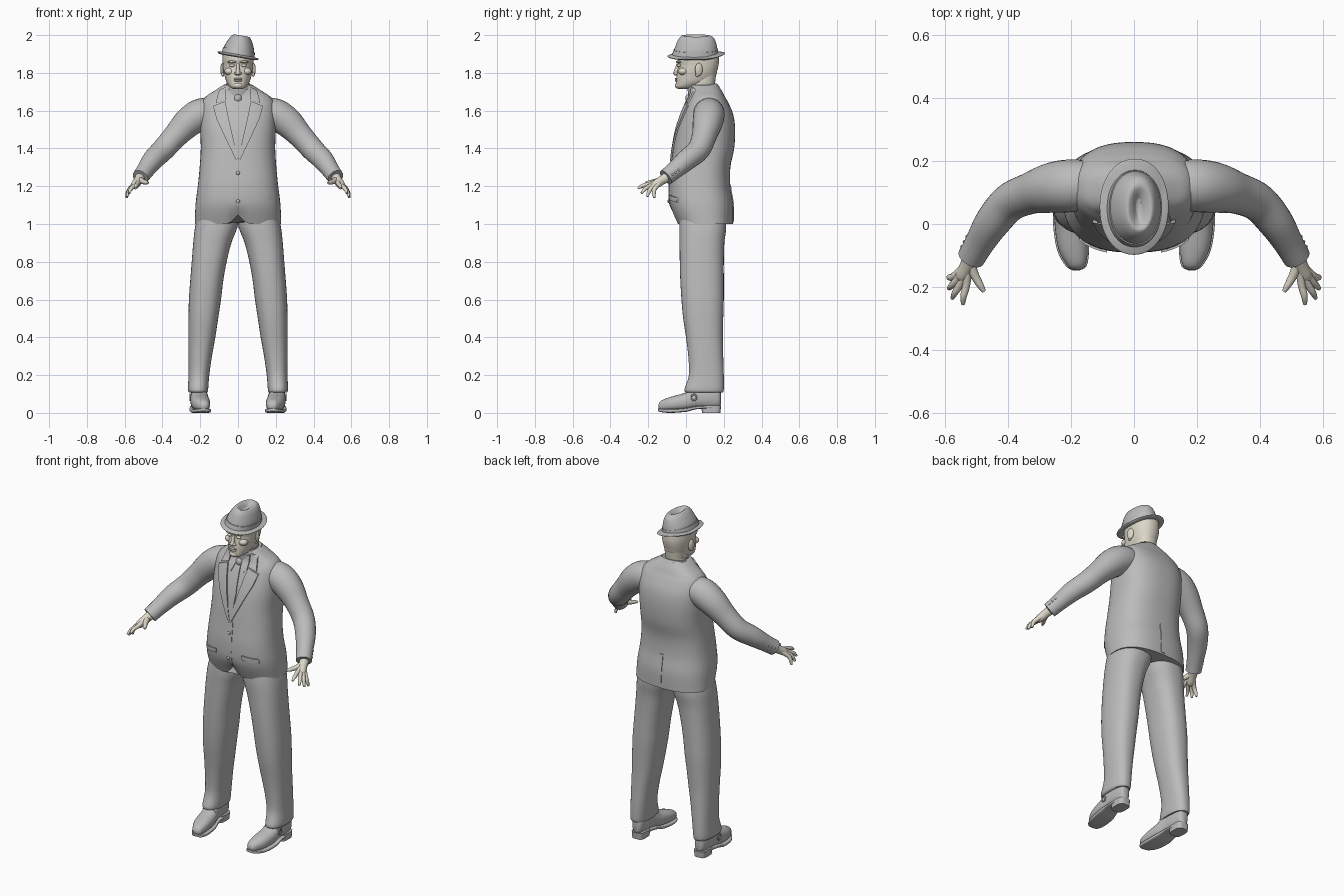
import bpy, bmesh, math
from mathutils import Vector, Matrix
from mathutils.bvhtree import BVHTree

cube = bpy.data.objects.get("Cube")
if cube:
    bpy.data.objects.remove(cube)


def material(name, rgb):
    m = bpy.data.materials.new(name)
    m.use_nodes = True
    m.diffuse_color = (*rgb, 1)
    m.node_tree.nodes["Principled BSDF"].inputs["Base Color"].default_value = (*rgb, 1)
    return m


CLOTH = material("grey cloth", (0.5, 0.5, 0.5))
SKIN = material("pale skin", (0.72, 0.68, 0.58))
parts = []


def finish(name, bm, mat):
    bmesh.ops.recalc_face_normals(bm, faces=bm.faces)
    me = bpy.data.meshes.new(name)
    bm.to_mesh(me)
    bm.free()
    me.materials.append(mat)
    ob = bpy.data.objects.new(name, me)
    bpy.context.collection.objects.link(ob)
    parts.append(ob)
    return ob


def smooth(rows, n):
    """Catmull-Rom interpolation through rows of numbers."""
    out = []
    for i in range(len(rows) - 1):
        a, b, c, d = (rows[max(0, min(len(rows) - 1, i + k))] for k in (-1, 0, 1, 2))
        for j in range(n):
            t = j / n
            out.append([q + t * (r - p) / 2 + t * t * (p - 2.5 * q + 2 * r - s / 2)
                        + t ** 3 * (1.5 * (q - r) + (s - p) / 2)
                        for p, q, r, s in zip(a, b, c, d)])
    return out + [list(rows[-1])]


def skin_rings(name, rings, mat):
    bm = bmesh.new()
    loops = [[bm.verts.new(p) for p in ring] for ring in rings]
    n = len(loops[0])
    for a, b in zip(loops, loops[1:]):
        for i in range(n):
            bm.faces.new((a[i], a[(i + 1) % n], b[(i + 1) % n], b[i]))
    bm.faces.new(loops[0])
    bm.faces.new(loops[-1])
    return finish(name, bm, mat)


def loft(name, rows, mat=CLOTH, axis="z", power=2.3, n=4, sides=40, flip=1):
    """Rows are (position, x0, x1, b0, b1); b is y for a z loft and z for a y loft."""
    rings = []
    for t, x0, x1, b0, b1 in smooth(rows, n):
        ring = []
        for k in range(sides):
            ang = 2 * math.pi * k / sides
            c, s = (math.copysign(abs(f(ang)) ** (2 / power), f(ang)) for f in (math.cos, math.sin))
            x = flip * ((x0 + x1) / 2 + c * (x1 - x0) / 2)
            b = (b0 + b1) / 2 + s * (b1 - b0) / 2
            ring.append((x, b, t) if axis == "z" else (x, t, b))
        rings.append(ring)
    return skin_rings(name, rings, mat)


def tube(name, rows, mat=CLOTH, n=5, sides=20, flip=1):
    """Rows are (x, y, z, radius)."""
    rows = smooth(rows, n)
    pts = [Vector((flip * r[0], r[1], r[2])) for r in rows]
    rings = []
    for i, p in enumerate(pts):
        d = (pts[min(i + 1, len(pts) - 1)] - pts[max(i - 1, 0)]).normalized()
        u = d.cross(Vector((0, 0, 1))).normalized()
        v = d.cross(u)
        rings.append([p + rows[i][3] * (u * math.cos(a) + v * math.sin(a))
                      for a in (2 * math.pi * k / sides for k in range(sides))])
    return skin_rings(name, rings, mat)


def blob(name, loc, size, mat=CLOTH):
    bm = bmesh.new()
    bmesh.ops.create_uvsphere(bm, u_segments=16, v_segments=10, radius=1,
                              matrix=Matrix.Translation(loc) @ Matrix.Diagonal((*size, 1)))
    return finish(name, bm, mat)


def along(edge, u):
    f = u * (len(edge) - 1)
    i = min(int(f), len(edge) - 2)
    return Vector(edge[i]).lerp(Vector(edge[i + 1]), f - i)


def tree(ob):
    return BVHTree.FromPolygons([v.co for v in ob.data.vertices],
                                [p.vertices for p in ob.data.polygons])


def patch(name, bvh, edge_a, edge_b, height=0.006, look=(0, 1, 0), flip=1, n=12):
    """Raised cloth panel between two edges, laid on a body along a direction."""
    look = Vector(look)
    steps = [0] + [i / n for i in range(n + 1)] + [1]
    last = len(steps) - 1
    bm = bmesh.new()
    grid = []
    for i, u in enumerate(steps):
        row = []
        for j, v in enumerate(steps):
            x, w = along(edge_a, u).lerp(along(edge_b, u), v)
            p = Vector((flip * x, w, 0)) if look.z else Vector((flip * x, 0, w))
            hit = bvh.ray_cast(p - look, look)[0] or bvh.find_nearest(p)[0]
            rim = i in (0, last) or j in (0, last)
            row.append(bm.verts.new(hit - look * (-0.003 if rim else height)))
        grid.append(row)
    for i in range(last):
        for j in range(last):
            bm.faces.new((grid[i][j], grid[i + 1][j], grid[i + 1][j + 1], grid[i][j + 1]))
    return finish(name, bm, CLOTH)


def tilt(ob, axis, angle, pivot):
    m = Matrix.Translation(pivot)
    ob.data.transform(m @ Matrix.Rotation(angle, 4, axis) @ m.inverted())


# Jacket body, with a front hem that curves open
body = [(z, -w, w, f, b) for z, w, f, b in (
    (1.0, .228, -.045, .25), (1.1, .225, -.085, .25), (1.2, .213, -.09, .235),
    (1.3, .203, -.08, .235), (1.4, .197, -.068, .255), (1.5, .2, -.05, .26),
    (1.58, .2, -.025, .25), (1.64, .192, .0, .225), (1.675, .17, .02, .205),
    (1.705, .125, .025, .19), (1.735, .08, .02, .17))]
jacket = loft("jacket", body, power=2.5, sides=64, n=5)
for v in jacket.data.vertices:
    if v.co.y < 0.05 and v.co.z < 1.1:
        v.co.z += 0.5 * (1.1 - v.co.z) * math.exp(-(v.co.x / 0.03) ** 2)
bvh = tree(jacket)

# Tie, front overlap, buttons and back vent
patch("tie", bvh, [(-.016, 1.66), (-.024, 1.5), (-.01, 1.35)], [(.016, 1.66), (.024, 1.5), (.01, 1.35)])
blob("tie_knot", (0, .012, 1.665), (.02, .016, .022))
patch("front_overlap", bvh, [(-.018, 1.34), (-.018, 1.08)], [(.02, 1.34), (.02, 1.07)], .003)
patch("back_vent", bvh, [(-.012, 1.2), (-.012, 1.01)], [(.012, 1.2), (.016, 1.01)], .004, (0, -1, 0))
for z in (1.27, 1.12):
    y = bvh.ray_cast(Vector((0, -1, z)), Vector((0, 1, 0)))[0].y
    blob("jacket_button", (0, y - .004, z), (.01, .006, .01))

# Shirt and jacket collars round the neck
band = loft("shirt_collar", [(1.67, -.07, .07, .005, .16), (1.745, -.064, .064, .012, .155)], n=2)
tilt(band, "X", .22, (0, .1, 1.71))
collar = loft("jacket_collar", [(1.68, -.105, .105, .015, .19), (1.71, -.09, .09, .018, .18),
                                (1.735, -.076, .076, .02, .168)], n=3)
tilt(collar, "X", .15, (0, .1, 1.71))

FINGERS = {"index": ((.532, -.19, 1.212), (.543, -.255, 1.188)),
           "middle": ((.55, -.187, 1.203), (.577, -.236, 1.163)),
           "ring": ((.562, -.178, 1.195), (.588, -.205, 1.145)),
           "little": ((.57, -.165, 1.188), (.59, -.168, 1.138))}

for s, side in ((1, "left"), (-1, "right")):
    # Jacket panels
    patch(side + "_lapel", bvh, [(.068, 1.65), (.05, 1.56), (.02, 1.43), (0, 1.34)],
          [(.132, 1.625), (.115, 1.56), (.06, 1.44), (.006, 1.33)], .009, flip=s)
    patch(side + "_collar_leaf", bvh, [(.066, 1.725), (.066, 1.655)], [(.1, 1.71), (.118, 1.64)], .009, flip=s)
    patch(side + "_shirt_point", bvh, [(.008, 1.695), (.035, 1.61)], [(.06, 1.715), (.062, 1.64)], .007, flip=s)
    patch(side + "_pocket_flap", bvh, [(.085, 1.155), (.175, 1.14)], [(.085, 1.13), (.175, 1.115)], .007, flip=s)

    # Sleeve, cuff buttons
    tube(side + "_sleeve", [(.1, .125, 1.59, .07), (.19, .122, 1.583, .083), (.26, .115, 1.54, .08),
                            (.33, .097, 1.468, .066), (.395, .068, 1.395, .061), (.45, .005, 1.34, .056),
                            (.49, -.06, 1.285, .047), (.517, -.107, 1.247, .044)], flip=s, sides=28)
    for k in range(3):
        blob(side + "_cuff_button", (s * (.53 + .008 * k), -.04 - .016 * k, 1.285 - .012 * k), (.006,) * 3)

    # Hand
    wrist = (.518, -.105, 1.245, .027)
    tube(side + "_palm", [wrist, (.528, -.13, 1.23, .024), (.545, -.165, 1.207, .022),
                          (.552, -.18, 1.2, .012)], SKIN, flip=s)
    for finger, (knuckle, tip) in FINGERS.items():
        mid = Vector(knuckle).lerp(Vector(tip), .55) + Vector((.003, -.003, .004))
        tube(side + "_" + finger + "_finger",
             [(.528, -.13, 1.23, .017), (*knuckle, .0125), (*mid, .0105), (*tip, .006)],
             SKIN, sides=12, flip=s)
    tube(side + "_thumb", [(.522, -.125, 1.235, .018), (.505, -.165, 1.225, .014),
                           (.488, -.195, 1.22, .011), (.476, -.215, 1.217, .006)], SKIN, sides=12, flip=s)

    # Trouser leg
    loft(side + "_trouser_leg", [
        (.108, .162, .258, .0, .195), (.125, .158, .265, -.008, .2), (.2, .152, .262, .015, .2),
        (.3, .138, .262, .012, .197), (.4, .12, .262, .0, .195), (.5, .105, .262, -.015, .197),
        (.6, .09, .26, -.024, .2), (.7, .078, .253, -.03, .2), (.8, .06, .245, -.033, .2),
        (.9, .035, .237, -.034, .203), (.98, .004, .228, -.035, .213), (1.06, -.01, .21, -.03, .21)],
        flip=s, power=2.4)

    # Shoe with sole, heel, strap and buckle
    shoe = loft(side + "_shoe", [
        (-.146, .17, .197, .025, .045), (-.13, .154, .214, .012, .066), (-.08, .147, .24, .01, .085),
        (0, .152, .252, .014, .108), (.06, .166, .25, .025, .14), (.13, .172, .248, .025, .15),
        (.172, .18, .24, .03, .14), (.184, .195, .225, .045, .12)], axis="y", flip=s, sides=28)
    loft(side + "_sole", [
        (-.147, .172, .195, .01, .024), (-.132, .15, .218, .004, .022), (-.08, .143, .245, 0, .02),
        (0, .149, .257, .006, .026), (.06, .163, .254, .02, .036), (.17, .175, .245, .026, .04)],
        axis="y", flip=s, power=5)
    loft(side + "_heel", [(0, .172, .246, .085, .182), (.04, .17, .248, .08, .186)], flip=s, power=3.5, n=1)
    patch(side + "_shoe_strap", tree(shoe), [(.16, .015), (.248, .025)], [(.16, .045), (.248, .055)],
          .005, (0, 0, -1), flip=s)
    ring = [(.252, .042 + .014 * math.cos(a), .082 + .016 * math.sin(a), .004)
            for a in (k * math.pi / 6 for k in range(13))]
    tube(side + "_shoe_buckle", [(x + .002 * (i % 2), y, z, r) for i, (x, y, z, r) in enumerate(ring)],
         n=1, sides=8, flip=s)

    # Ear, eye, brow and cheek
    ear = blob(side + "_ear", (s * .083, .068, 1.818), (.009, .021, .034), SKIN)
    tilt(ear, "Z", s * .3, (s * .083, .068, 1.818))
    blob(side + "_ear_lobe", (s * .081, .06, 1.792), (.007, .011, .013), SKIN)
    blob(side + "_eye", (s * .031, -.037, 1.839), (.015, .011, .008), SKIN)
    brow = blob(side + "_brow", (s * .033, -.04, 1.858), (.026, .012, .007), SKIN)
    tilt(brow, "Z", s * .35, (s * .033, -.04, 1.858))
    blob(side + "_cheek", (s * .045, -.015, 1.808), (.027, .026, .02), SKIN)
    blob(side + "_nostril", (s * .012, -.052, 1.797), (.009, .012, .008), SKIN)

# Neck and head
loft("neck", [(1.66, -.06, .06, .025, .155), (1.72, -.058, .058, .015, .152),
              (1.8, -.062, .062, .03, .16)], SKIN)
loft("head", [(z, -w, w, f, b) for z, w, f, b in (
    (1.714, .022, -.04, .02), (1.725, .042, -.053, .06), (1.75, .06, -.052, .12), (1.78, .07, -.05, .155),
    (1.81, .077, -.046, .165), (1.84, .08, -.041, .172), (1.87, .082, -.046, .174),
    (1.91, .078, -.04, .168), (1.94, .06, -.01, .14))], SKIN, power=2.2)
loft("nose", [(1.786, -.008, .008, -.058, -.03), (1.797, -.013, .013, -.069, -.03),
              (1.815, -.01, .01, -.062, -.03), (1.85, -.008, .008, -.05, -.03)], SKIN, sides=16)
blob("upper_lip", (0, -.05, 1.769), (.025, .009, .005), SKIN)
blob("lower_lip", (0, -.05, 1.759), (.021, .009, .006), SKIN)
blob("chin", (0, -.042, 1.733), (.026, .017, .016), SKIN)

# Hat: creased crown, band and brim, worn at a slant
crown = loft("hat_crown", [(z, -w, w, f, b) for z, w, f, b in (
    (1.885, .086, -.072, .17), (1.93, .08, -.06, .166), (1.97, .064, -.045, .156), (1.99, .051, -.032, .143),
    (1.999, .038, -.018, .122), (1.99, .022, .0, .1), (1.975, .008, .03, .08))], power=2.1)
hat_band = loft("hat_band", [(1.892, -.089, .089, -.075, .173), (1.922, -.085, .085, -.066, .17)], power=2.1, n=1)
brim = loft("hat_brim", [(1.884, -.08, .08, -.065, .165), (1.882, -.1, .1, -.085, .19),
                         (1.888, -.111, .111, -.098, .207), (1.894, -.1, .1, -.085, .19),
                         (1.9, -.08, .08, -.065, .165)], power=2.1, sides=56)
for v in brim.data.vertices:
    v.co.z += .15 * max(0, v.co.y - .1) + .2 * max(0, abs(v.co.x) - .09)
for ob in (crown, hat_band, brim):
    tilt(ob, "Y", .17, (0, .05, 1.89))

# Smooth shading with crisp creases
for ob in bpy.context.selected_objects:
    ob.select_set(False)
for ob in parts:
    ob.select_set(True)
bpy.context.view_layer.objects.active = jacket
bpy.ops.object.shade_smooth_by_angle(angle=math.radians(50))
